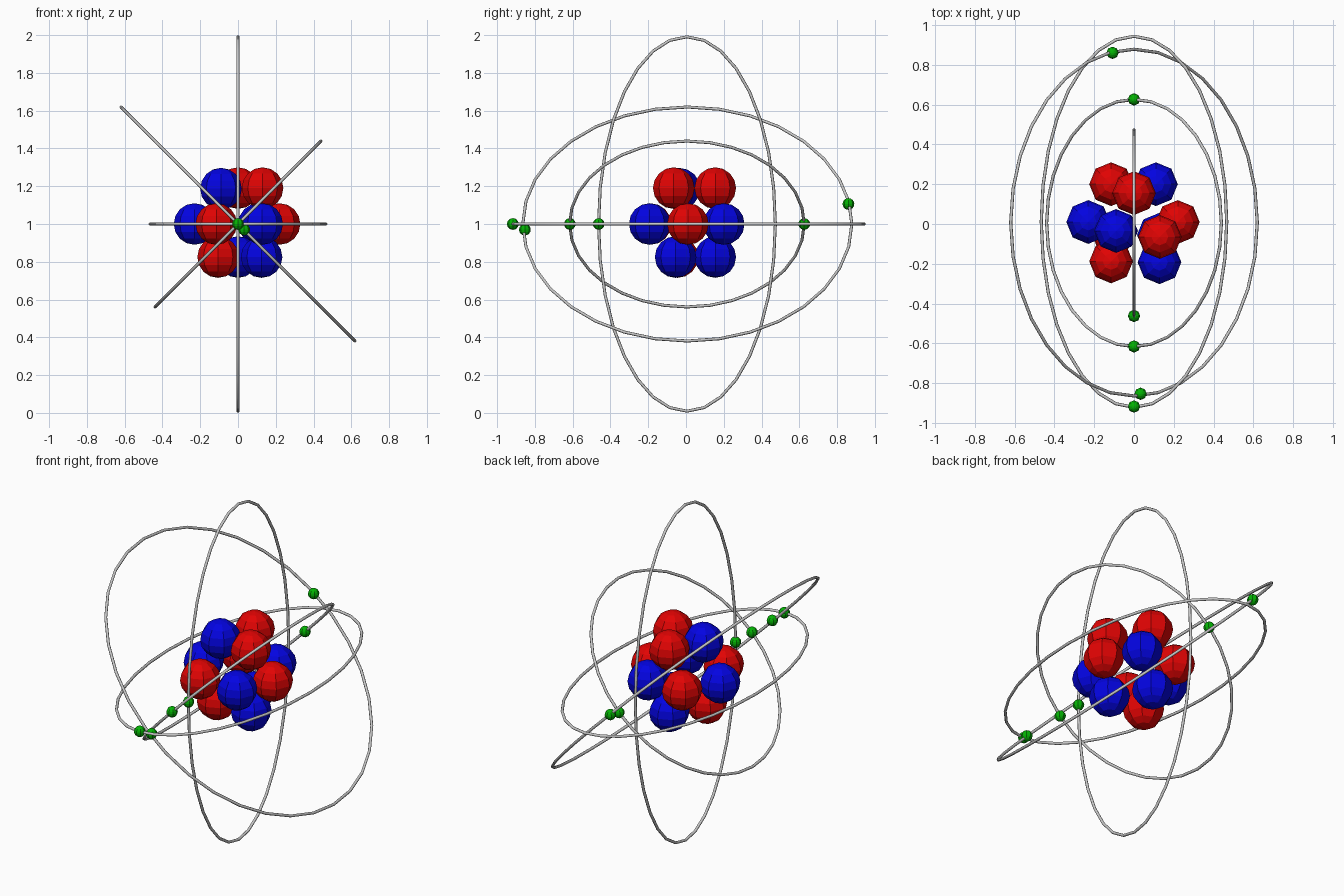
import bpy, bmesh, math
from mathutils import Vector

if "Cube" in bpy.data.objects:
    bpy.data.objects.remove(bpy.data.objects["Cube"])


def material(name, rgb):
    m = bpy.data.materials.new(name)
    m.diffuse_color = (*rgb, 1)
    m.use_nodes = True
    m.node_tree.nodes["Principled BSDF"].inputs["Base Color"].default_value = m.diffuse_color
    return m


RED = material("red", (0.75, 0.001, 0.001))
BLUE = material("blue", (0.001, 0.001, 0.75))
GREEN = material("green", (0.001, 0.45, 0.001))
GREY = material("grey", (0.57, 0.57, 0.57))


def ball(name, centre, radius, mat, segments, rings):
    bm = bmesh.new()
    bmesh.ops.create_uvsphere(bm, u_segments=segments, v_segments=rings, radius=radius)
    mesh = bpy.data.meshes.new(name)
    bm.to_mesh(mesh)
    bm.free()
    mesh.materials.append(mat)
    ob = bpy.data.objects.new(name, mesh)
    ob.location = centre
    bpy.context.collection.objects.link(ob)


def orbit(name, axis, across, along, centre_y=0.005, steps=32):
    """Thin tube along an ellipse spanned by the unit axis and the y direction."""
    curve = bpy.data.curves.new(name, 'CURVE')
    curve.dimensions = '3D'
    curve.bevel_depth = 0.008
    curve.bevel_resolution = 2
    spline = curve.splines.new('POLY')
    spline.points.add(steps - 1)
    spline.use_cyclic_u = True
    axis = Vector(axis).normalized()
    for i, p in enumerate(spline.points):
        a = math.tau * i / steps
        v = axis * across * math.cos(a) + Vector((0, along * math.sin(a), 0))
        p.co = (v.x, v.y + centre_y, v.z + 1, 1)
    curve.materials.append(GREY)
    ob = bpy.data.objects.new(name, curve)
    bpy.context.collection.objects.link(ob)
    bpy.ops.object.select_all(action='DESELECT')
    ob.select_set(True)
    bpy.context.view_layer.objects.active = ob
    bpy.ops.object.convert(target='MESH')
    bpy.ops.object.shade_smooth()


# Nucleus: three layers of packed balls
protons = [(-0.115, 0.20, 1), (0.22, 0.01, 1), (-0.115, -0.188, 1),
           (0, 0.155, 1.19), (0.13, -0.065, 1.19), (-0.105, -0.045, 0.825)]
neutrons = [(0.11, 0.20, 1), (-0.23, 0.01, 1), (0.128, -0.192, 1),
            (-0.09, -0.035, 1.187), (0.125, -0.055, 0.825), (0, 0.155, 0.825)]
for c in protons:
    ball("proton", c, 0.110, RED, 8, 8)
for c in neutrons:
    ball("neutron", c, 0.110, BLUE, 8, 8)

# Orbits: one upright, one level, two tilted
orbit("upright_orbit", (0, 0, 1), 0.991, 0.468)
orbit("level_orbit", (1, 0, 0), 0.466, 0.932, 0.011)
orbit("large_tilted_orbit", (-1, 0, 1), 0.876, 0.871, 0.007)
orbit("small_tilted_orbit", (1, 0, 1), 0.621, 0.621)

# Electrons riding on the orbits
for c in [(-0.108, 0.86, 1.106), (0.033, -0.853, 0.97), (0, 0.626, 1),
          (0, -0.615, 1), (0, -0.462, 1), (0, -0.917, 1)]:
    ball("electron", c, 0.031, GREEN, 8, 8)
